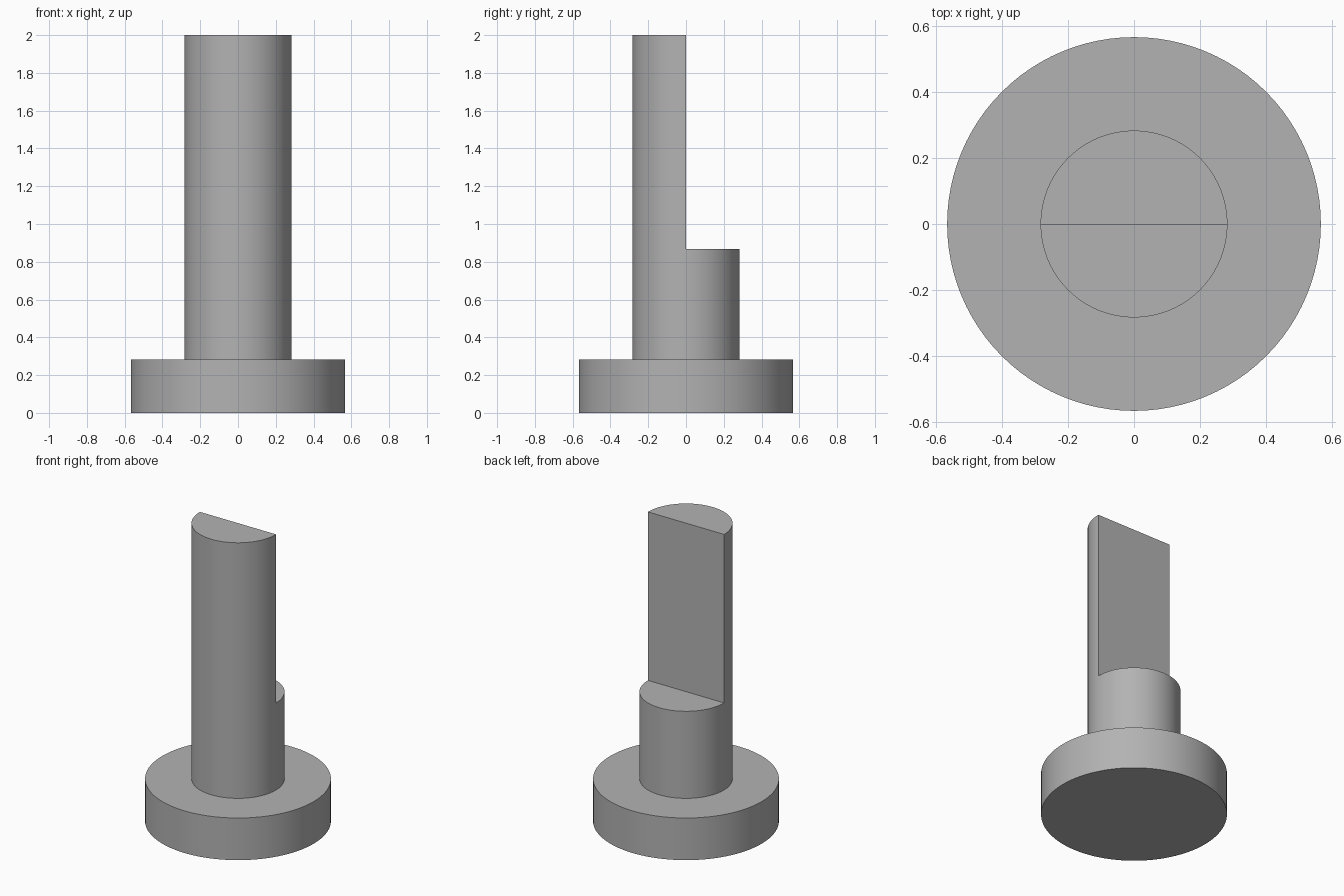
import bpy
import math

cube = bpy.data.objects.get("Cube")
if cube:
    bpy.data.objects.remove(cube, do_unlink=True)

BASE_R, SHAFT_R = 0.566, 0.283
BASE_TOP, STEP_Z, TOP_Z = 0.283, 0.868, 2.0
SEGMENTS = 96

grey = bpy.data.materials.new("plain_grey")
grey.use_nodes = True
colour = (0.45, 0.45, 0.45, 1)
grey.diffuse_color = colour
grey.node_tree.nodes["Principled BSDF"].inputs["Base Color"].default_value = colour


def cylinder(name, radius, bottom, top):
    bpy.ops.mesh.primitive_cylinder_add(
        vertices=SEGMENTS, radius=radius, depth=top - bottom,
        location=(0, 0, (bottom + top) / 2))
    obj = bpy.context.object
    obj.name = name
    obj.data.materials.append(grey)
    return obj


def smooth(obj):
    bpy.ops.object.select_all(action="DESELECT")
    obj.select_set(True)
    bpy.context.view_layer.objects.active = obj
    bpy.ops.object.shade_smooth_by_angle(angle=math.radians(30))


# Round foot and the shaft standing on it
base = cylinder("base_disc", BASE_R, 0, BASE_TOP)
shaft = cylinder("stepped_shaft", SHAFT_R, BASE_TOP, TOP_Z)

# Block that removes the rear half of the shaft above the step
bpy.ops.mesh.primitive_cube_add(size=1, location=(0, 0.5, STEP_Z + 1))
cutter = bpy.context.object
cutter.name = "step_cutter"
cutter.scale = (2, 1, 2)
cutter.hide_render = True
cutter.data.materials.append(grey)

cut = shaft.modifiers.new("step_cut", "BOOLEAN")
cut.operation = "DIFFERENCE"
cut.solver = "EXACT"
cut.object = cutter
bpy.context.view_layer.objects.active = shaft
bpy.ops.object.modifier_apply(modifier=cut.name)
bpy.data.objects.remove(cutter, do_unlink=True)

for part in (base, shaft):
    smooth(part)
